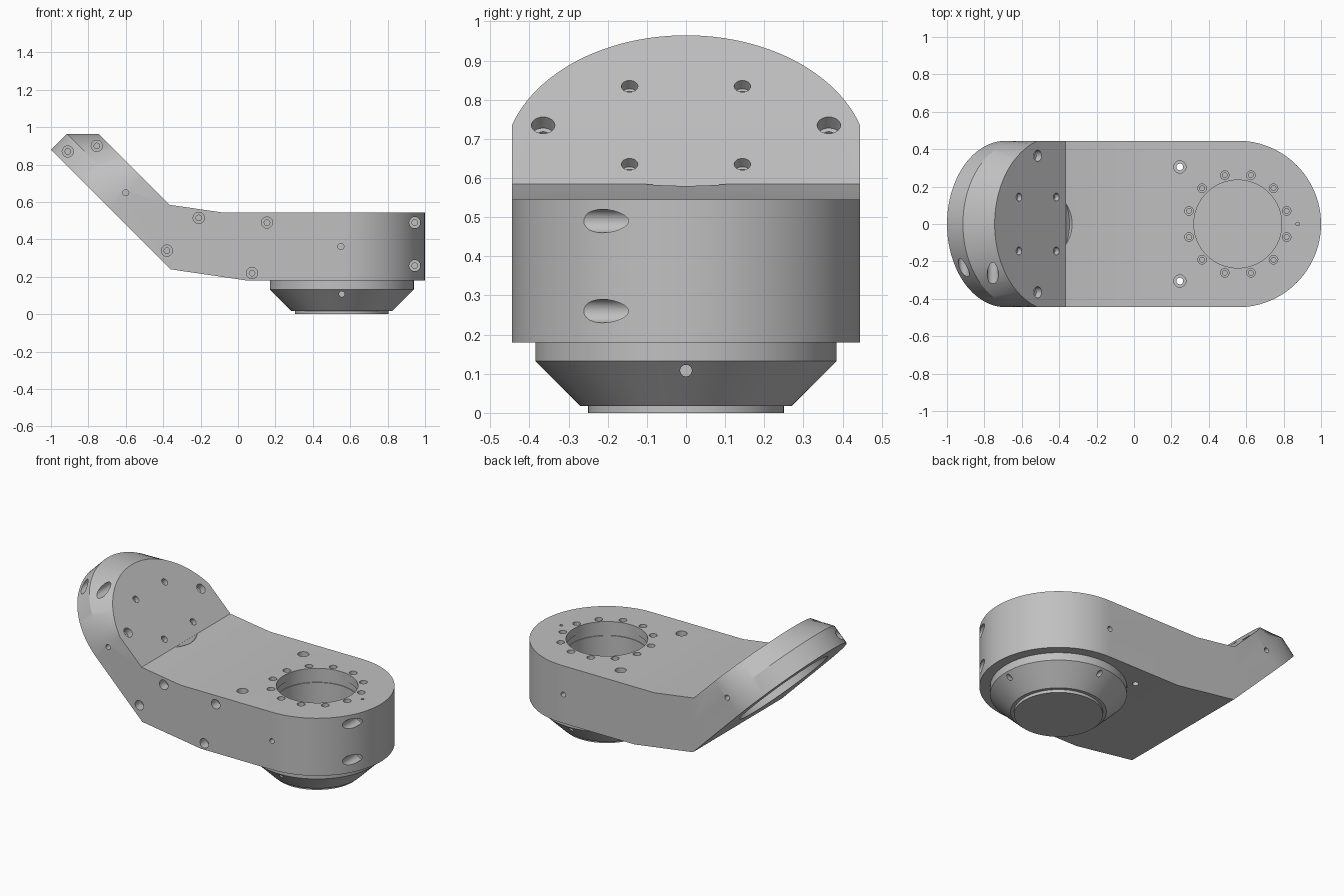
import bpy, bmesh
from math import sin, cos, pi, asin, radians
from mathutils import Vector, Matrix

cube = bpy.data.objects.get("Cube")
if cube:
    bpy.data.objects.remove(cube, do_unlink=True)

W = 0.445                 # half width and end radius
CX = 0.555                # centre of the round end
T = 0.24                  # thickness of the slanted plate
H = 0.5 ** 0.5
N = 48                    # segments of each half round

grey = bpy.data.materials.new("satin grey")
grey.use_nodes = True
colour = (0.53, 0.53, 0.53, 1)
grey.diffuse_color = colour
grey.node_tree.nodes["Principled BSDF"].inputs["Base Color"].default_value = colour


def plate(u, y, s):
    """Point on the slanted plate: u along it, s from its back to its face."""
    return Vector((-0.685 + H * (s - u), y, 0.565 + H * (s + u)))


def finish(bm, name):
    bmesh.ops.recalc_face_normals(bm, faces=bm.faces)
    mesh = bpy.data.meshes.new(name)
    bm.to_mesh(mesh)
    bm.free()
    obj = bpy.data.objects.new(name, mesh)
    obj.data.materials.append(grey)
    bpy.context.collection.objects.link(obj)
    return obj


def lathe(bm, profile, place, seg=24):
    """Closed solid of revolution from (radius, height) pairs."""
    rings = []
    for r, h in profile:
        rings.append([bm.verts.new(place @ Vector((r * cos(2 * pi * i / seg), r * sin(2 * pi * i / seg), h)))
                      for i in range(seg)])
    for a, b in zip(rings, rings[1:]):
        for i in range(seg):
            j = (i + 1) % seg
            bm.faces.new((a[i], a[j], b[j], b[i]))
    bm.faces.new(rings[0])
    bm.faces.new(rings[-1])


def aim(point, direction):
    turn = Vector(direction).to_track_quat('Z', 'Y').to_matrix().to_4x4()
    return Matrix.Translation(point) @ turn


def hole(bm, point, direction, r, depth, inner=0, inner_depth=0, lead=0.02):
    """Drill, with an optional narrower bore below the counterbore."""
    prof = [(r, -lead), (r, depth)]
    if inner:
        prof += [(inner, depth), (inner, inner_depth)]
    lathe(bm, prof, aim(point, direction))


def cut(obj, bm, name):
    cutter = finish(bm, name)
    cutter.hide_render = True
    mod = obj.modifiers.new(name, 'BOOLEAN')
    mod.operation = 'DIFFERENCE'
    mod.solver = 'EXACT'
    mod.object = cutter
    bpy.context.view_layer.objects.active = obj
    bpy.ops.object.modifier_apply(modifier=name)
    bpy.data.objects.remove(cutter, do_unlink=True)


# Bracket body: three stacked outlines running round both ends
def outline(z, knee, corner, s, radius, tip):
    pts = []
    for i in range(N + 1):
        a = -pi / 2 + pi * i / N
        pts.append(Vector((CX + W * cos(a), W * sin(a), z)))
    side = [Vector((knee[0], W, knee[1])), Vector((corner[0], W, corner[1]))]
    pts += side
    span = asin(min(1, W / radius))
    for i in range(N + 1):
        a = span - 2 * span * i / N
        pts.append(plate(tip - radius + radius * cos(a), radius * sin(a), s))
    return pts + [Vector((p.x, -W, p.z)) for p in reversed(side)]


bm = bmesh.new()
loops = [outline(0.18, (0.05, 0.18), (-0.36, 0.24), 0, W, W),
         outline(0.3625, (-0.02, 0.3625), (-0.3625, 0.4125), T / 2, W, W),
         outline(0.545, (-0.09, 0.545), (-0.365, 0.585), T, 0.467, W - T / 2)]
loops = [[bm.verts.new(p) for p in loop] for loop in loops]
n = len(loops[0])
for low, high in zip(loops, loops[1:]):
    for i in range(n):
        j = (i + 1) % n
        bm.faces.new((low[i], low[j], high[j], high[i]))
for loop in (loops[0], loops[-1]):
    bm.faces.new(loop[:N + 1])
    bm.faces.new(loop[N + 3:2 * N + 4])
    for i, j in ((N, 0), (N + 1, n - 1), (N + 2, n - 2)):
        bm.faces.new((loop[i], loop[i + 1], loop[(j - 1) % n], loop[j]))
body = finish(bm, "bracket_body")

# Large bore, plate seat and socket in the back of the plate
IN, OUT = (-H, 0, -H), (H, 0, H)
bm = bmesh.new()
lathe(bm, [(0.235, -0.02), (0.235, 0.05), (0.24, 0.05), (0.24, 0.09), (0.235, 0.09), (0.235, 0.29)],
      aim((CX, 0, 0.545), (0, 0, -1)), 64)
lathe(bm, [(0.24, 0.001), (0.24, 0.15)], aim(plate(0, 0, T), OUT), 64)
lathe(bm, [(0.31, -0.02), (0.31, 0.1)], aim(plate(0, 0, 0), OUT), 64)
cut(body, bm, "bore_cutter")

bm = bmesh.new()
# Bolt circle and mounting holes in the top
DOWN = (0, 0, -1)
for k in range(12):
    a = radians(15 + 30 * k)
    hole(bm, (CX + 0.27 * cos(a), 0.27 * sin(a), 0.545), DOWN, 0.023, 0.03, 0.013, 0.07)
hole(bm, (0.875, 0, 0.545), DOWN, 0.009, 0.04)
for y in (-0.305, 0.305):
    hole(bm, (0.245, y, 0.545), DOWN, 0.033, 0.08, 0.018, 0.4)

# Screw holes in the face of the plate
for y in (-1, 1):
    for u in (-0.141, 0.141):
        hole(bm, plate(u, 0.144 * y, T), IN, 0.021, 0.03, 0.012, 0.07)
    hole(bm, plate(0, 0.365 * y, T), IN, 0.03, 0.04, 0.017, 0.07)

# Counterbored screw holes entering from the front
for x, z in ((-0.21, 0.515), (-0.38, 0.34), (0.155, 0.49), (0.075, 0.22)):
    hole(bm, (x, -W, z), (0, 1, 0), 0.03, 0.06, 0.015, 0.12)
for x, z in ((-0.91, 0.87), (-0.755, 0.9), (0.945, 0.49), (0.945, 0.26)):
    hole(bm, (x, -W, z), (0, 1, 0), 0.03, 0.33, 0.015, 0.38)

# Small pin holes on both flanks
for y in (-1, 1):
    for x, z in ((-0.6, 0.65), (CX - 0.005, 0.362)):
        hole(bm, (x, W * y, z), (0, -y, 0), 0.016, 0.06)
cut(body, bm, "screw_cutter")

# Tapered flange below the round end
bm = bmesh.new()
lathe(bm, [(0.25, 0), (0.25, 0.018), (0.27, 0.018), (0.385, 0.132), (0.385, 0.19)],
      Matrix.Translation((CX, 0, 0)), 96)
flange = finish(bm, "tapered_flange")
bm = bmesh.new()
for k in range(4):
    d = Vector((cos(pi * k / 2), sin(pi * k / 2), 0))
    hole(bm, Vector((CX, 0, 0.108)) + d * 0.4, -d, 0.015, 0.1)
cut(flange, bm, "pin_cutter")

# Smooth the rounds, keep the edges sharp
bpy.ops.object.select_all(action='DESELECT')
for obj in (body, flange):
    obj.select_set(True)
bpy.context.view_layer.objects.active = body
bpy.ops.object.shade_smooth_by_angle(angle=radians(25))
